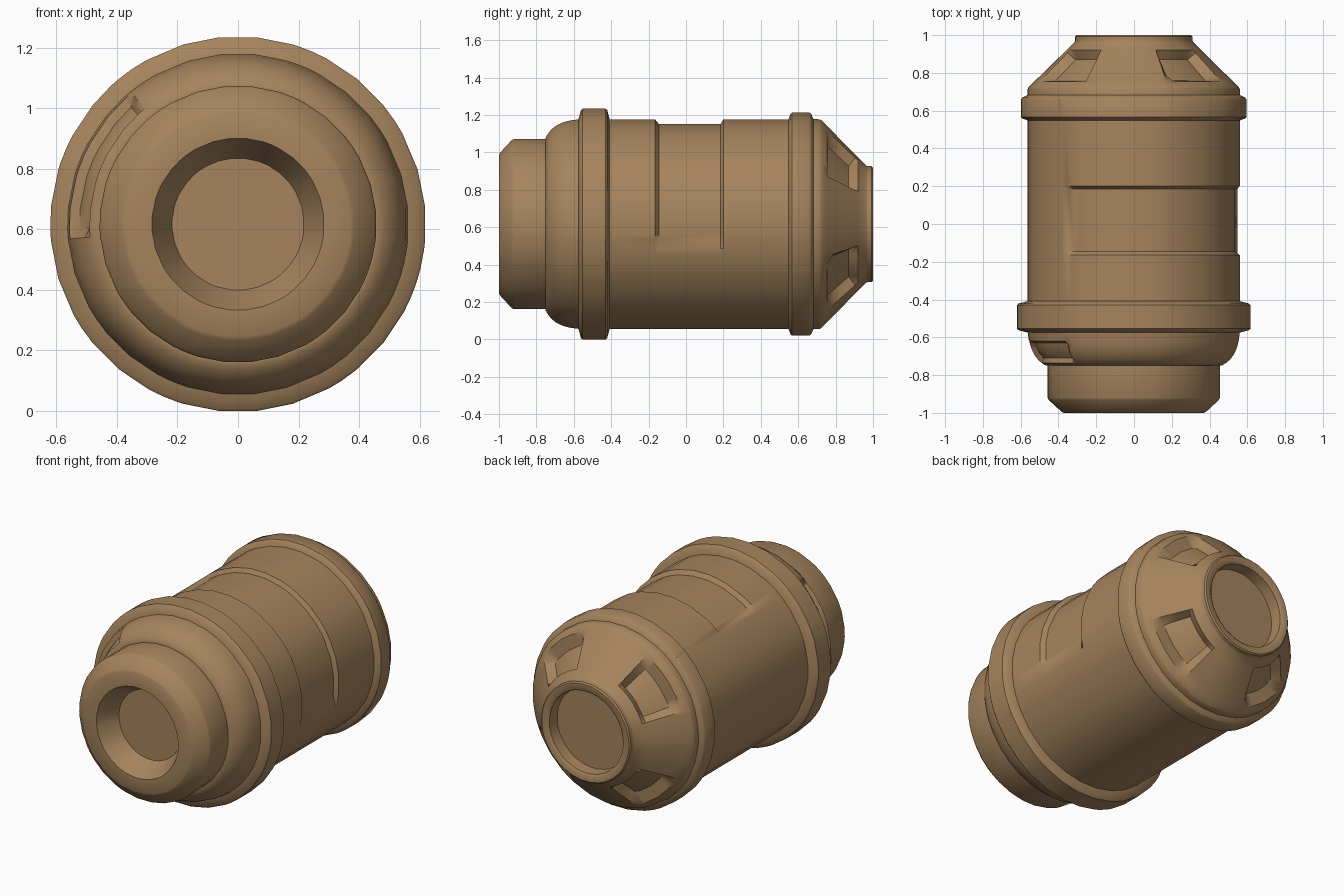
import bpy, bmesh, math

if "Cube" in bpy.data.objects:
    bpy.data.objects.remove(bpy.data.objects["Cube"])

SIDES = 32
ZC = 0.617                               # height of the long axis
FIT = 1 / math.cos(math.pi / SIDES)      # flats, not corners, give the measured radius

tan = bpy.data.materials.new("tan")
tan.diffuse_color = (0.38, 0.23, 0.11, 1)
tan.use_nodes = True
tan.node_tree.nodes["Principled BSDF"].inputs["Base Color"].default_value = tan.diffuse_color


def cone(y):
    return 0.56 - (y - 0.72) * 1.02


# Profile (y, radius) from the front recess to the back recess
PROFILE = [
    (-0.87, 0.217), (-1.0, 0.283), (-1.0, 0.37), (-0.993, 0.383),     # front mouth
    (-0.932, 0.449), (-0.92, 0.455), (-0.75, 0.455),                  # neck
    (-0.75, 0.464), (-0.735, 0.488), (-0.72, 0.506), (-0.695, 0.526), # rounded shoulder
    (-0.665, 0.541), (-0.64, 0.549), (-0.62, 0.554), (-0.575, 0.56),
    (-0.562, 0.609), (-0.553, 0.617), (-0.43, 0.617), (-0.421, 0.609), # front band
    (-0.408, 0.56), (-0.165, 0.56), (-0.145, 0.56),                   # barrel
    (0.185, 0.56), (0.2, 0.56), (0.548, 0.56),
    (0.559, 0.589), (0.567, 0.596), (0.66, 0.596), (0.669, 0.589),    # back band
    (0.682, 0.562), (0.715, 0.56), (0.725, 0.555),
    (0.755, cone(0.755)), (0.795, cone(0.795)), (0.85, cone(0.85)),   # back cone
    (0.905, cone(0.905)), (0.92, cone(0.92)),
    (0.963, 0.313), (0.972, 0.31), (0.992, 0.31), (1.0, 0.302),       # back rim
    (1.0, 0.268), (0.99, 0.255), (0.92, 0.25),
]

# Recesses: y outer/inner start, y inner/outer end, angle start/end, slope angle, depth, push direction
RECESSES = [
    (-0.165, -0.145, 0.185, 0.2, -13.4, 131.4, 5.5, 0.026, (0, 1)),         # barrel panel
    (-0.735, -0.72, -0.64, -0.62, 129, 185, 3.5, 0.03, (-0.35, 0.94)),      # shoulder slot
] + [(0.755, 0.795, 0.905, 0.92, c - 21, c + 21, 4.5, 0.05, (0.7, 0.7))     # cone pockets
     for c in (50, 140, 230, 320)]

# Angles: even facets, plus the exact recess borders
borders = sorted({a % 360 for r in RECESSES
                  for a in (r[4], r[4] + r[6], r[5] - r[6], r[5])})
merged = []
for a in borders:
    if not merged or a - merged[-1] > 0.05:
        merged.append(a)
facets = [(i + 0.5) * 360 / SIDES for i in range(SIDES)]
angles = sorted(merged + [f for f in facets if all(abs(f - b) > 1.5 for b in merged)])


def ramp(v, a, b, c, d):
    """0 outside a..d, 1 inside b..c, sloping between"""
    if v <= a or v >= d:
        return 0
    return min(1, (v - a) / (b - a), (d - v) / (d - c))


def surface(y, r, ang):
    dy = dr = 0
    for y0, y1, y2, y3, a0, a1, s, depth, (ny, nr) in RECESSES:
        local = (ang - a0 + 1e-4) % 360 - 1e-4
        span = a1 - a0
        k = depth * ramp(y, y0, y1, y2, y3) * ramp(local, 0, s, span - s, span)
        dy -= k * ny
        dr -= k * nr
    t = math.radians(ang)
    rad = r * FIT + dr
    return (rad * math.cos(t), y + dy, ZC + rad * math.sin(t))


# Canister body
bm = bmesh.new()
rings = [[bm.verts.new(surface(y, r, a)) for a in angles] for y, r in PROFILE]
n = len(angles)
for low, high in zip(rings, rings[1:]):
    for i in range(n):
        j = (i + 1) % n
        bm.faces.new((low[i], low[j], high[j], high[i]))
bm.faces.new(rings[0])       # recess floors
bm.faces.new(rings[-1])
bmesh.ops.recalc_face_normals(bm, faces=bm.faces)
mesh = bpy.data.meshes.new("canister_body")
bm.to_mesh(mesh)
bm.free()
mesh.materials.append(tan)
body = bpy.data.objects.new("canister_body", mesh)
bpy.context.collection.objects.link(body)

bpy.context.view_layer.objects.active = body
body.select_set(True)
bpy.ops.object.shade_smooth_by_angle(angle=math.radians(38))
